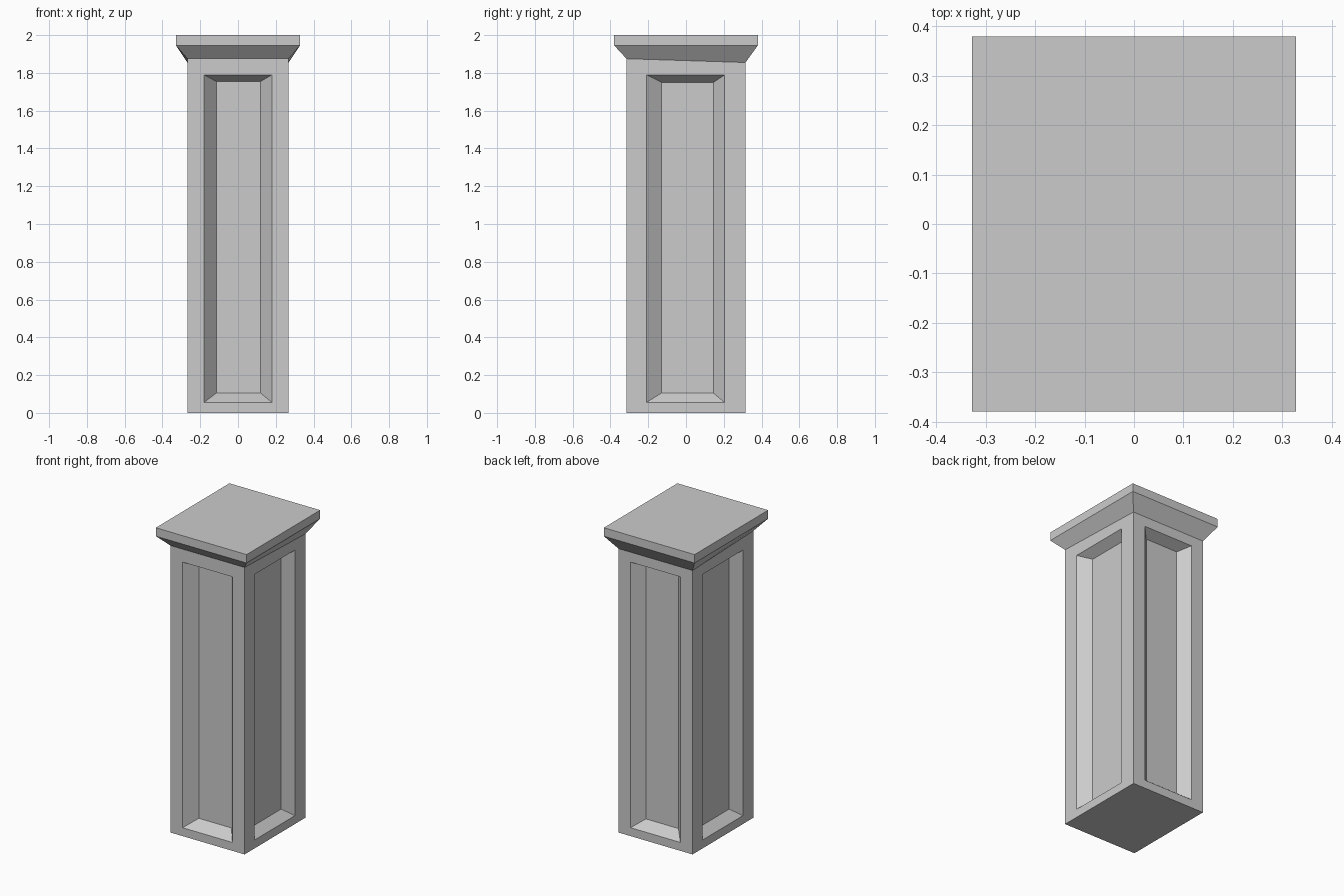
import bpy, bmesh

if "Cube" in bpy.data.objects:
    bpy.data.objects.remove(bpy.data.objects["Cube"])

HX, HY = 0.268, 0.315          # shaft half sizes
CX, CY = 0.328, 0.38           # cap half sizes
Z_FRONT, Z_BACK = 1.875, 1.855  # the cap moulding meets the shaft on a slight slope


def make_object(name, bm):
    bmesh.ops.remove_doubles(bm, verts=bm.verts, dist=0.0001)
    bmesh.ops.recalc_face_normals(bm, faces=bm.faces)
    mesh = bpy.data.meshes.new(name)
    bm.to_mesh(mesh)
    bm.free()
    obj = bpy.data.objects.new(name, mesh)
    bpy.context.collection.objects.link(obj)
    return obj


def ring(bm, hx, hy, z_front, z_back):
    return [bm.verts.new(p) for p in ((-hx, -hy, z_front), (hx, -hy, z_front),
                                      (hx, hy, z_back), (-hx, hy, z_back))]


def bridge(bm, a, b):
    for i in range(4):
        j = (i + 1) % 4
        bm.faces.new((a[i], a[j], b[j], b[i]))


def turn(x, y, k):
    for _ in range(k):
        x, y = -y, x
    return x, y


def panel_loop(bm, k, dist, depth, u0, u1, z0, z1):
    loop = []
    for u, z in ((u0, z0), (u1, z0), (u1, z1), (u0, z1)):
        x, y = turn(u, depth - dist, k)
        loop.append(bm.verts.new((x, y, z)))
    return loop


# shaft: four sides, each with a bevelled recessed panel
front_panel = dict(opening=(-0.18, 0.18, 0.055, 1.79),
                   inner=(-0.115, 0.12, 0.105, 1.755))
side_panel = dict(opening=(-0.21, 0.205, 0.055, 1.79),
                  inner=(-0.13, 0.145, 0.105, 1.75))
bm = bmesh.new()
for k, depth in enumerate((0.075, 0.058, 0.065, 0.058)):
    dist, half = (HY, HX) if k % 2 == 0 else (HX, HY)
    panel = front_panel if k % 2 == 0 else side_panel
    outer = panel_loop(bm, k, dist, 0, -half, half, 0, Z_FRONT)
    for v in outer[2:]:
        v.co.z = Z_FRONT if v.co.y < 0 else Z_BACK
    opening = panel_loop(bm, k, dist, 0, *panel["opening"])
    inner = panel_loop(bm, k, dist, depth, *panel["inner"])
    bridge(bm, outer, opening)
    bridge(bm, opening, inner)
    bm.faces.new(inner)
bm.faces.new(ring(bm, HX, HY, 0, 0))
make_object("pillar_shaft", bm)

# cap: flared moulding under a flat slab
bm = bmesh.new()
rings = [ring(bm, HX, HY, Z_FRONT, Z_BACK),
         ring(bm, CX, CY, 1.945, 1.945),
         ring(bm, CX, CY, 2.0, 2.0)]
for a, b in zip(rings, rings[1:]):
    bridge(bm, a, b)
bm.faces.new(rings[-1])
make_object("pillar_cap", bm)
